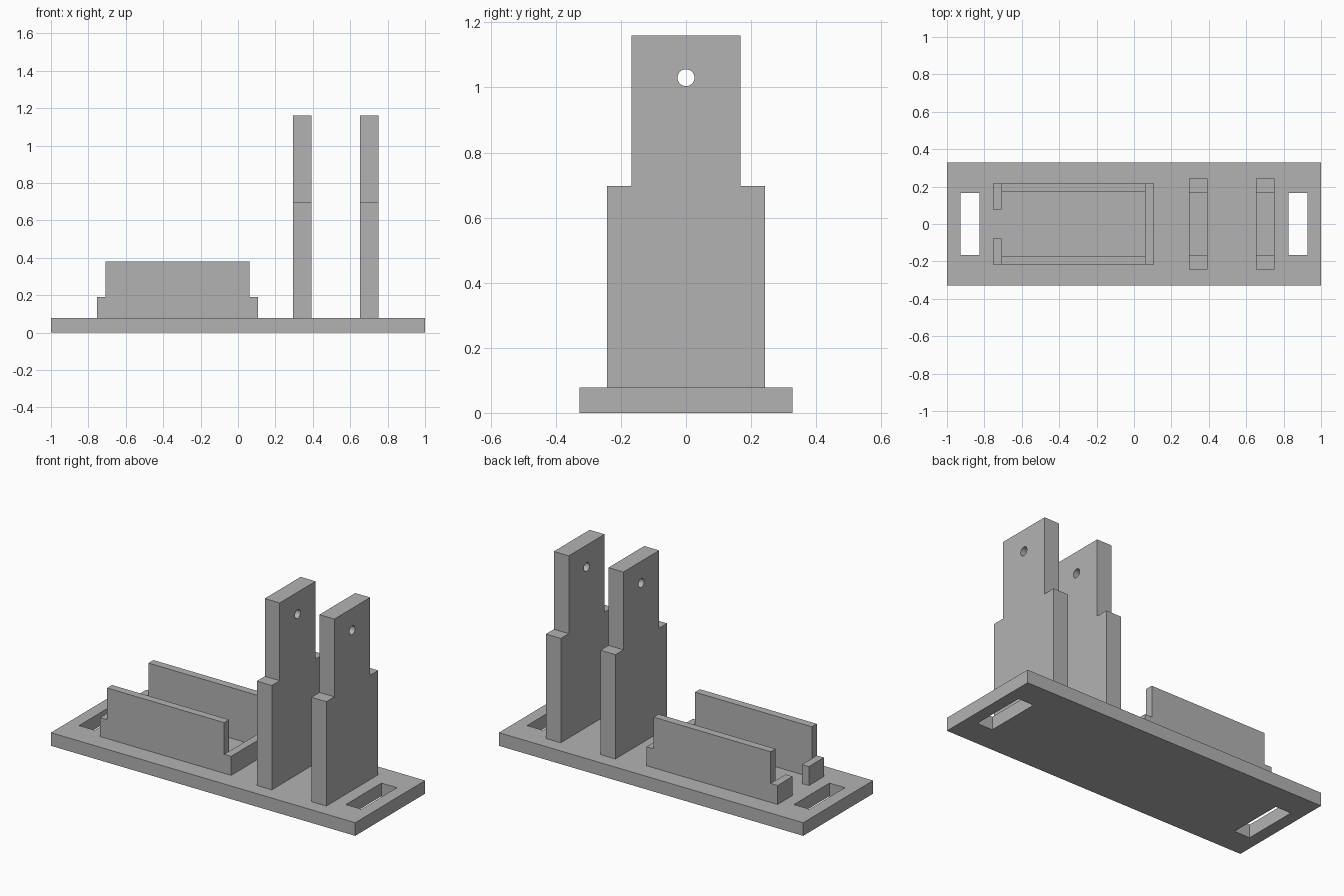
import bpy, bmesh, math
from mathutils import Vector

if "Cube" in bpy.data.objects:
    bpy.data.objects.remove(bpy.data.objects["Cube"])

grey = bpy.data.materials.new("plain grey")
grey.diffuse_color = (0.45, 0.45, 0.45, 1)
grey.use_nodes = True
grey.node_tree.nodes["Principled BSDF"].inputs["Base Color"].default_value = grey.diffuse_color


def prism(name, outline, offset):
    """Extrude a closed 3D outline along an offset vector."""
    bm = bmesh.new()
    face = bm.faces.new([bm.verts.new(p) for p in outline])
    ext = bmesh.ops.extrude_face_region(bm, geom=[face])
    verts = [g for g in ext["geom"] if isinstance(g, bmesh.types.BMVert)]
    bmesh.ops.translate(bm, vec=Vector(offset), verts=verts)
    bmesh.ops.recalc_face_normals(bm, faces=bm.faces)
    mesh = bpy.data.meshes.new(name)
    bm.to_mesh(mesh)
    bm.free()
    mesh.materials.append(grey)
    ob = bpy.data.objects.new(name, mesh)
    bpy.context.collection.objects.link(ob)
    return ob


def box(name, x0, x1, y0, y1, z0, z1):
    return prism(name, [(x0, y0, z0), (x1, y0, z0), (x1, y1, z0), (x0, y1, z0)],
                 (0, 0, z1 - z0))


def cut(ob, cutter):
    """Subtract the cutter and discard it."""
    mod = ob.modifiers.new("cut", 'BOOLEAN')
    mod.operation = 'DIFFERENCE'
    mod.solver = 'EXACT'
    mod.object = cutter
    bpy.context.view_layer.objects.active = ob
    bpy.ops.object.modifier_apply(modifier=mod.name)
    bpy.data.objects.remove(cutter)


TOP = 0.078  # top of the base plate

# Base plate with a strap slot near each end
base = box("base_plate", -1, 1, -0.328, 0.328, 0, TOP)
for s in (-1, 1):
    cut(base, box("slot_cutter", s * 0.928, s * 0.826, -0.167, 0.167, -0.1, 0.2))

# Two stepped uprights, each with a round pin hole
half = [(0.243, TOP), (0.243, 0.698), (0.168, 0.698), (0.168, 1.16)]
profile = half + [(-y, z) for y, z in reversed(half)]
for name, x in (("inner_upright", 0.294), ("outer_upright", 0.653)):
    upright = prism(name, [(x, y, z) for y, z in profile], (0.098, 0, 0))
    circle = [(x - 0.1, 0.026 * math.cos(a), 1.03 + 0.026 * math.sin(a))
              for a in (math.tau * i / 32 for i in range(32))]
    cut(upright, prism("hole_cutter", circle, (0.3, 0, 0)))

# Tray: long side walls with low stepped ends
X0, X1, Y, T, LOW, HIGH = -0.754, 0.107, 0.217, 0.046, 0.191, 0.379
wall = [(X0, TOP), (X1, TOP), (X1, LOW), (X1 - T, LOW), (X1 - T, HIGH),
        (X0 + T, HIGH), (X0 + T, LOW), (X0, LOW)]
for name, s in (("front_tray_wall", -1), ("back_tray_wall", 1)):
    prism(name, [(x, s * Y, z) for x, z in wall], (0, -s * T, 0))

# Low closed end, and low lips either side of the open end
box("tray_end", X1 - T, X1, T - Y, Y - T, TOP, LOW)
box("front_tray_lip", X0, X0 + T, T - Y, -0.077, TOP, LOW)
box("back_tray_lip", X0, X0 + T, 0.077, Y - T, TOP, LOW)
